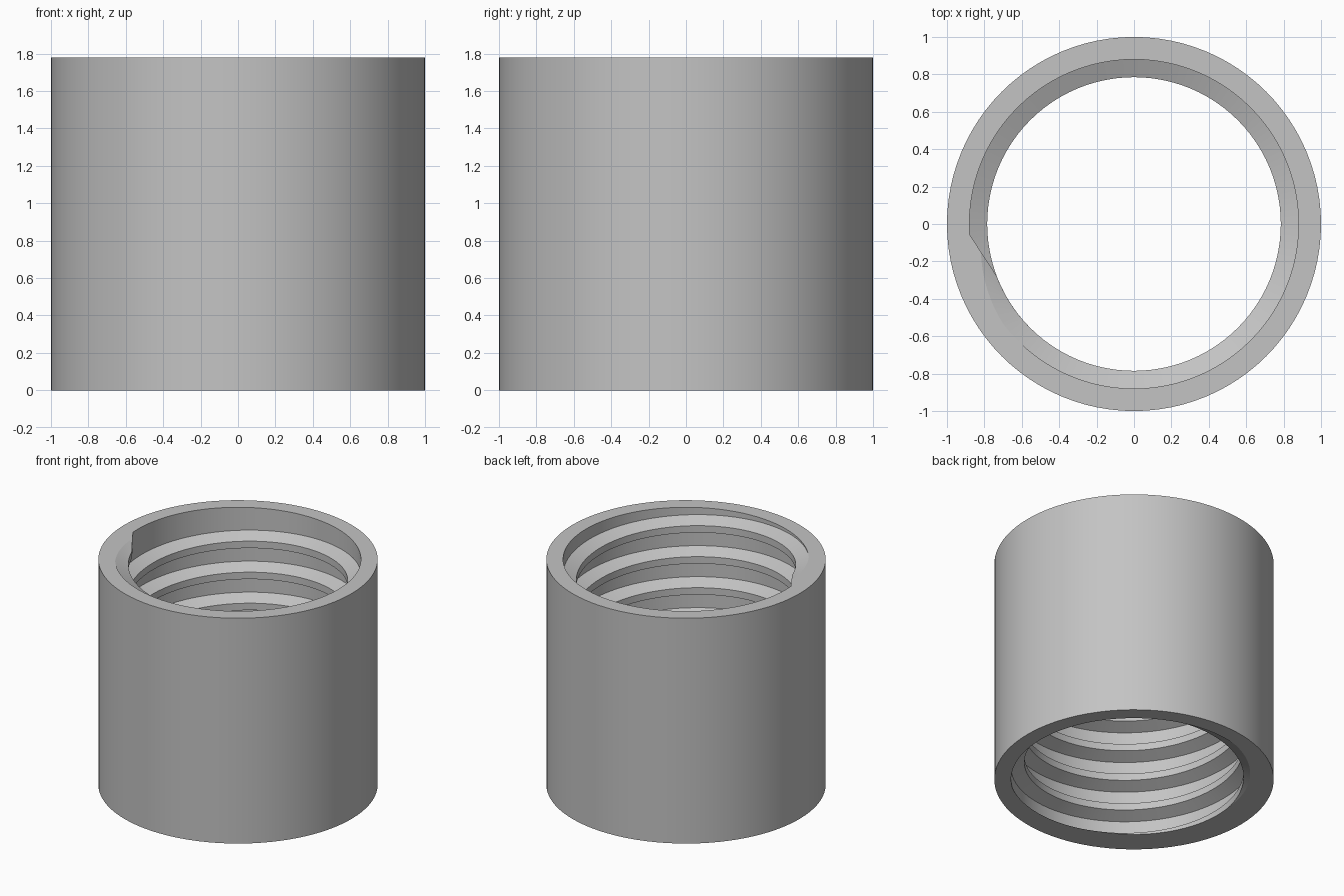
import bpy, bmesh
from math import cos, sin, radians

if "Cube" in bpy.data.objects:
    bpy.data.objects.remove(bpy.data.objects["Cube"])

HEIGHT = 1.78
OUTER, ROOT, CREST = 1.0, 0.88, 0.785
SEGMENTS = 96
STEP = 360 / SEGMENTS
PITCH = 0.245
FLANK, LAND = 0.043, 0.055      # heights of the sloped flank and the flat crest
RUNOUT = 217                    # angle where the thread meets the top rim

grey = bpy.data.materials.new("plain grey")
grey.use_nodes = True
grey.diffuse_color = (0.55, 0.55, 0.55, 1)
grey.node_tree.nodes["Principled BSDF"].inputs["Base Color"].default_value = grey.diffuse_color


def polar(radius, degrees, z):
    a = radians(degrees)
    return (radius * cos(a), radius * sin(a), z)


def finish(bm, name):
    bmesh.ops.recalc_face_normals(bm, faces=bm.faces)
    mesh = bpy.data.meshes.new(name)
    bm.to_mesh(mesh)
    bm.free()
    mesh.materials.append(grey)
    obj = bpy.data.objects.new(name, mesh)
    bpy.context.collection.objects.link(obj)
    bpy.ops.object.select_all(action='DESELECT')
    obj.select_set(True)
    bpy.context.view_layer.objects.active = obj
    bpy.ops.object.shade_smooth_by_angle(angle=radians(20))


def bridge(bm, first, second):
    n = len(first)
    for i in range(n):
        j = (i + 1) % n
        bm.faces.new((first[i], first[j], second[j], second[i]))


# Sleeve: plain tube made by revolving a rectangle
bm = bmesh.new()
section = [(OUTER, 0), (OUTER, HEIGHT), (ROOT, HEIGHT), (ROOT, 0)]
rings = [[bm.verts.new(polar(r, k * STEP, z)) for r, z in section]
         for k in range(SEGMENTS)]
for k in range(SEGMENTS):
    bridge(bm, rings[k], rings[(k + 1) % SEGMENTS])
finish(bm, "sleeve")

# Internal thread: trapezoid swept along a helix, with a slanted end face
profile = [(ROOT, 0), (CREST, FLANK), (CREST, FLANK + LAND), (ROOT, 2 * FLANK + LAND)]
start = 49 * STEP
bm = bmesh.new()
rings = []
for k in range(712):
    angle = start + k * STEP
    lead = 17 * max(0, 1 - (angle - start) / 40)
    ring = []
    for r, drop in profile:
        a = angle + (lead if r == CREST else 0)
        z = HEIGHT - PITCH * (a - RUNOUT) / 360 - drop
        ring.append(bm.verts.new(polar(r, a, z)))
    rings.append(ring)
for first, second in zip(rings, rings[1:]):
    bridge(bm, first, second)
bm.faces.new(rings[0])
bm.faces.new(rings[-1])

# Trim the thread flush with both rims and close the cuts
for level, direction in ((HEIGHT, 1), (0, -1)):
    cut = bmesh.ops.bisect_plane(
        bm, geom=bm.verts[:] + bm.edges[:] + bm.faces[:], dist=1e-6,
        plane_co=(0, 0, level), plane_no=(0, 0, direction), clear_outer=True)
    edges = [e for e in cut["geom_cut"] if isinstance(e, bmesh.types.BMEdge)]
    bmesh.ops.holes_fill(bm, edges=edges, sides=0)
finish(bm, "internal_thread")
